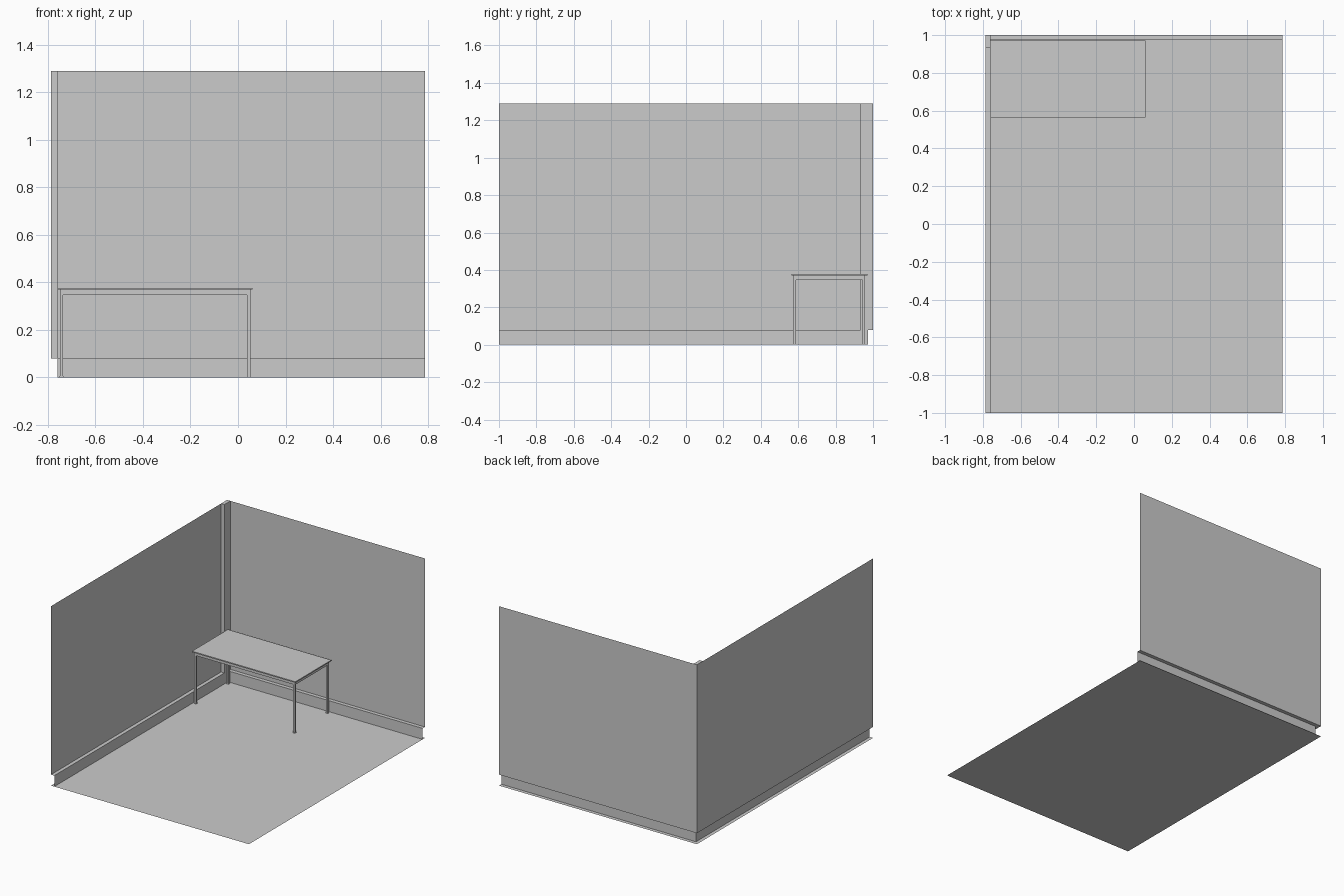
import bpy, bmesh
from mathutils import Vector

if "Cube" in bpy.data.objects:
    bpy.data.objects.remove(bpy.data.objects["Cube"])

W, D, H = 0.787, 1.0, 1.29      # half width, half depth, wall height
SK = 0.079                      # skirting height
XI, YI = -0.761, 0.973          # inner skirting faces


def sheet(name, path, sweep):
    """Open surface: a path of points swept along a vector."""
    bm = bmesh.new()
    a = [bm.verts.new(p) for p in path]
    b = [bm.verts.new(Vector(p) + Vector(sweep)) for p in path]
    for i in range(len(path) - 1):
        bm.faces.new((a[i], a[i + 1], b[i + 1], b[i]))
    return finish(name, bm)


def box(name, lo, hi):
    bm = bmesh.new()
    bmesh.ops.create_cube(bm, size=1)
    for v in bm.verts:
        v.co = [l + (h - l) * (c + 0.5) for l, h, c in zip(lo, hi, v.co)]
    return finish(name, bm)


def finish(name, bm):
    me = bpy.data.meshes.new(name)
    bm.to_mesh(me)
    bm.free()
    ob = bpy.data.objects.new(name, me)
    bpy.context.collection.objects.link(ob)
    return ob


# Room shell
sheet("floor", [(-W, -D, 0), (W, -D, 0)], (0, 2 * D, 0))
sheet("left_wall", [(-W, -D, H), (-W, -D, SK), (XI, -D, SK)], (0, 2 * D, 0))
sheet("left_skirting", [(XI, -D, SK), (XI, -D, 0)], (0, D + YI, 0))
sheet("back_wall", [(-W, D, SK), (-W, D, H)], (2 * W, 0, 0))
sheet("back_skirting", [(XI, D, SK), (XI, YI, SK), (XI, YI, 0)], (W - XI, 0, 0))

# Boxed-in pipe column in the corner
CY = 0.932
sheet("corner_column", [(-W, CY, SK), (XI, CY, SK), (XI, D, SK)], (0, 0, H - SK))
sheet("corner_column_cap", [(-W, CY, H), (XI, CY, H)], (0, D - CY, 0))

# Table
X0, X1, Y0, Y1 = -0.750, 0.052, 0.573, 0.958   # outer leg faces
T, AP, UN, TOP = 0.014, 0.347, 0.369, 0.377    # leg width, apron, underside, top
box("table_top", (-0.760, 0.563, UN), (0.062, 0.971, TOP))
for xn, x in (("left", X0), ("right", X1 - T)):
    for yn, y in (("front", Y0), ("back", Y1 - T)):
        box(f"{yn}_{xn}_leg", (x, y, 0.005), (x + T, y + T, UN))
        box(f"{yn}_{xn}_foot", (x - .001, y - .001, 0), (x + T + .001, y + T + .001, 0.005))
    box(f"{xn}_apron", (x, Y0 + T, AP), (x + T, Y1 - T, UN))
for yn, y in (("front", Y0), ("back", Y1 - T)):
    box(f"{yn}_apron", (X0 + T, y, AP), (X1 - T, y + T, UN))
